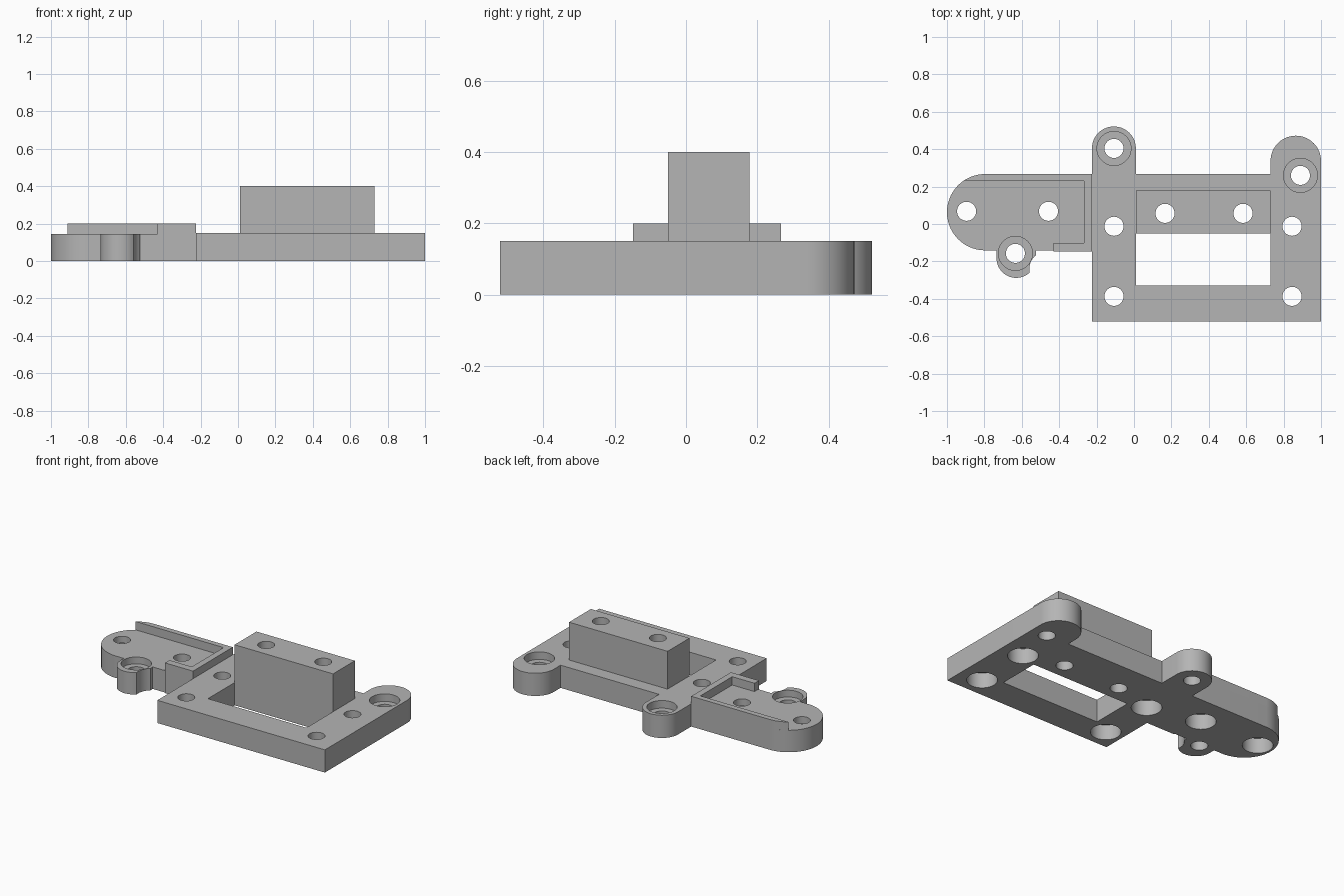
import bpy, bmesh, math

cube = bpy.data.objects.get("Cube")
if cube:
    bpy.data.objects.remove(cube, do_unlink=True)

# Material
grey = bpy.data.materials.new("plain grey")
grey.use_nodes = True
colour = (0.46, 0.46, 0.46, 1)
grey.diffuse_color = colour
grey.node_tree.nodes["Principled BSDF"].inputs["Base Color"].default_value = colour

PLATE, FLOOR, RIM, TOWER = 0.15, 0.145, 0.2, 0.4
SHAFT, BORE = 0.051, 0.091


def arc(cx, cy, r, start, end, steps=28):
    angles = [math.radians(start + (end - start) * i / steps) for i in range(steps + 1)]
    return [(cx + r * math.cos(a), cy + r * math.sin(a)) for a in angles]


def box(x0, x1, y0, y1):
    return [(x0, y0), (x1, y0), (x1, y1), (x0, y1)]


def disc(centre, r):
    return arc(*centre, r, 0, 360, 48)[:-1]


def prisms(name, items):
    """Extrude each (outline, bottom, top) into one object."""
    bm = bmesh.new()
    for outline, z0, z1 in items:
        low = [bm.verts.new((x, y, z0)) for x, y in outline]
        face = bm.faces.new(low)
        moved = bmesh.ops.extrude_face_region(bm, geom=[face])["geom"]
        verts = [v for v in moved if isinstance(v, bmesh.types.BMVert)]
        bmesh.ops.translate(bm, verts=verts, vec=(0, 0, z1 - z0))
    bmesh.ops.recalc_face_normals(bm, faces=bm.faces)
    mesh = bpy.data.meshes.new(name)
    bm.to_mesh(mesh)
    bm.free()
    mesh.materials.append(grey)
    obj = bpy.data.objects.new(name, mesh)
    bpy.context.scene.collection.objects.link(obj)
    return obj


def cut(obj, cutters):
    for cutter in cutters:
        mod = obj.modifiers.new("cut", "BOOLEAN")
        mod.operation, mod.solver, mod.object = "DIFFERENCE", "EXACT", cutter
    graph = bpy.context.evaluated_depsgraph_get()
    mesh = bpy.data.meshes.new_from_object(obj.evaluated_get(graph))
    obj.modifiers.clear()
    obj.data = mesh


# Frame plate with two rounded ears at the back
frame = prisms("frame_plate", [(
    [(-0.225, -0.521), (1, -0.521)] + arc(0.865, 0.337, 0.135, 0, 180)
    + [(0.73, 0.267), (0.01, 0.267)] + arc(-0.1075, 0.404, 0.1175, 0, 180),
    0, PLATE)])

# Raised block behind the window
block = prisms("raised_block", [(box(0.01, 0.73, -0.05, 0.178), PLATE, TOWER)])

# Side arm with a round end
arm = prisms("side_arm", [(
    [(-0.225, 0.267)] + arc(-0.796, 0.063, 0.204, 90, 270)
    + [(-0.43, -0.141), (-0.43, -0.148), (-0.225, -0.148)],
    0, FLOOR)])

# Rim around the arm pocket
rim = prisms("arm_rim", [(
    [(-0.225, 0.267)] + arc(-0.796, 0.063, 0.204, 90, 124.6, 8)
    + [(-0.267, 0.231), (-0.267, -0.101), (-0.43, -0.101),
       (-0.43, -0.148), (-0.225, -0.148)],
    FLOOR, RIM)])

# Small screw lug with a scooped side
lug = prisms("screw_lug", [(
    [(-0.735, -0.141)] + arc(-0.63, -0.183, 0.105, 180, 312)
    + arc(-0.46, -0.243, 0.1, 190, 130, 12) + [(-0.525, -0.141)],
    0, FLOOR)])

# Hole positions: recessed below, recessed above, and plain
below = [(x, y) for x in (-0.107, 0.845) for y in (-0.387, -0.012)]
below += [(-0.895, 0.068), (-0.457, 0.068)]
above = [(-0.107, 0.404), (0.89, 0.26), (-0.634, -0.157)]
plain = [(0.166, 0.057), (0.583, 0.057)]

shafts = prisms("shaft_cutter", [(disc(c, SHAFT), -0.1, 0.5) for c in below + above + plain])
bores = prisms("bore_cutter",
               [(disc(c, BORE), -0.1, 0.1) for c in below]
               + [(disc(c, BORE), 0.1, 0.3) for c in above])
window = prisms("window_cutter", [(box(0.01, 0.73, -0.328, -0.05), -0.1, 0.3)])

cut(frame, [window, shafts, bores])
cut(block, [shafts])
cut(arm, [shafts, bores])
cut(lug, [shafts, bores])
for cutter in (shafts, bores, window):
    bpy.data.objects.remove(cutter, do_unlink=True)

# Smooth round walls, keep sharp edges
bpy.ops.object.select_all(action="DESELECT")
for part in (frame, block, arm, rim, lug):
    part.select_set(True)
bpy.context.view_layer.objects.active = frame
bpy.ops.object.shade_smooth_by_angle(angle=math.radians(30))
